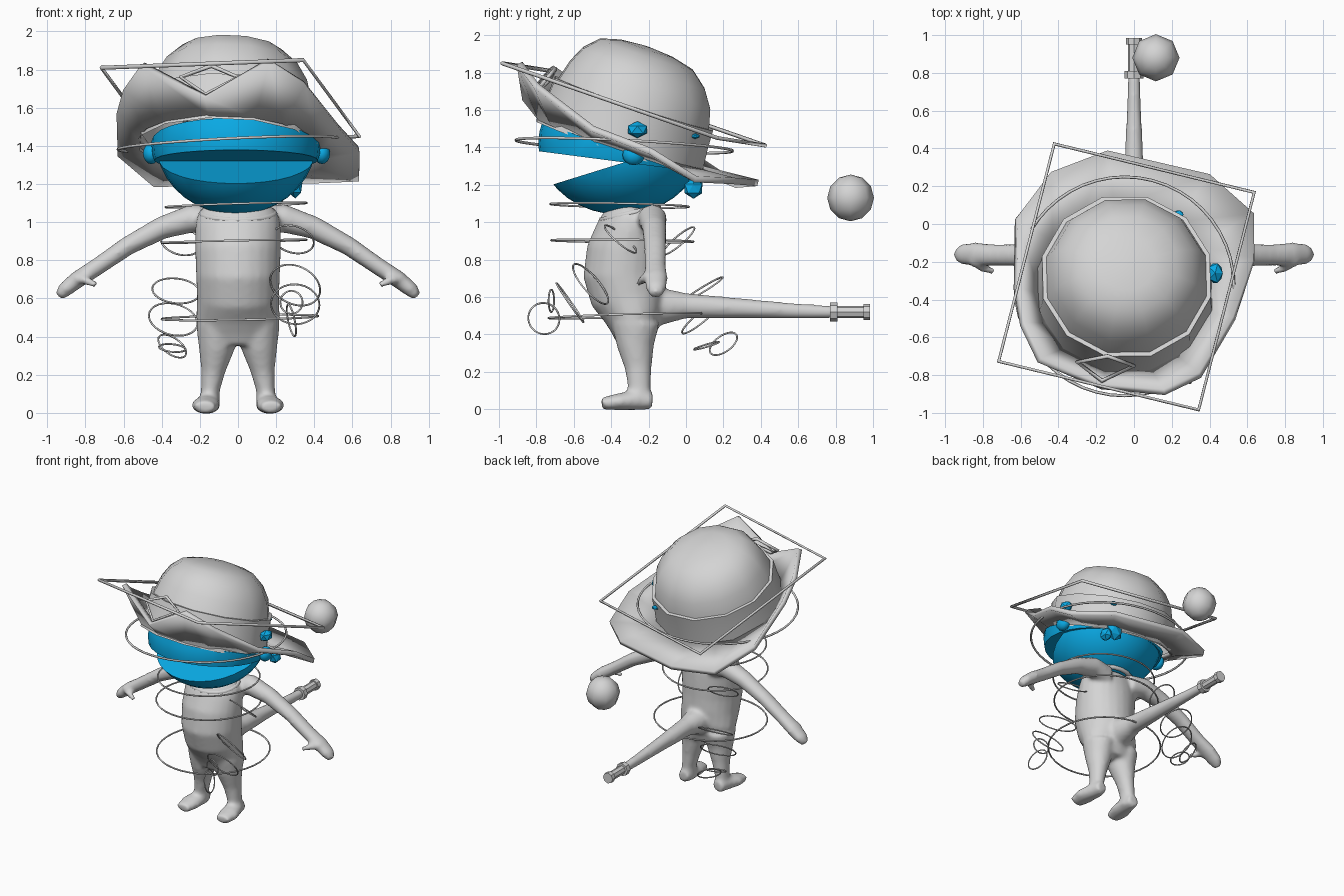
import bpy, bmesh
from math import cos, sin, pi, radians
from mathutils import Vector, Matrix

if "Cube" in bpy.data.objects:
    bpy.data.objects.remove(bpy.data.objects["Cube"])


def material(name, rgb):
    m = bpy.data.materials.new(name)
    m.use_nodes = True
    m.diffuse_color = (*rgb, 1)
    m.node_tree.nodes["Principled BSDF"].inputs["Base Color"].default_value = (*rgb, 1)
    return m


GREY = material("plain grey", (0.66, 0.66, 0.66))
BLUE = material("bright blue", (0.003, 0.41, 0.8))


def finish(name, bm, mat=GREY, smooth=35):
    bmesh.ops.recalc_face_normals(bm, faces=bm.faces)
    me = bpy.data.meshes.new(name)
    bm.to_mesh(me)
    bm.free()
    me.materials.append(mat)
    ob = bpy.data.objects.new(name, me)
    bpy.context.collection.objects.link(ob)
    if smooth:
        bpy.ops.object.select_all(action="DESELECT")
        ob.select_set(True)
        bpy.context.view_layer.objects.active = ob
        bpy.ops.object.shade_smooth_by_angle(angle=radians(smooth))
    return ob


def bridge(bm, loops, caps=True):
    """Skin a list of equal-length vertex loops."""
    for a, b in zip(loops, loops[1:]):
        n = len(a)
        for i in range(n):
            bm.faces.new((a[i], a[(i + 1) % n], b[(i + 1) % n], b[i]))
    if caps:
        bm.faces.new(loops[0])
        bm.faces.new(loops[-1])


def loft(bm, sections, side=Vector((1, 0, 0)), n=16):
    """Tube through (x, y, z, radius along side, other radius)."""
    pts = [Vector(s[:3]) for s in sections]
    loops = []
    for i, s in enumerate(sections):
        t = (pts[min(i + 1, len(pts) - 1)] - pts[max(i - 1, 0)]).normalized()
        u = (side - t * side.dot(t)).normalized()
        w = t.cross(u)
        loops.append([bm.verts.new(pts[i] + u * s[3] * cos(2 * pi * k / n)
                                   + w * s[4] * sin(2 * pi * k / n)) for k in range(n)])
    bridge(bm, loops)


def ball(bm, centre, radii, seg=16, rings=10):
    mx = Matrix.Translation(centre) @ Matrix.Diagonal((*radii, 1))
    bmesh.ops.create_uvsphere(bm, u_segments=seg, v_segments=rings, radius=1, matrix=mx)


def slice_off(bm, point, normal):
    """Remove what lies on the normal's side of a plane and close the cut."""
    cut = bmesh.ops.bisect_plane(bm, geom=bm.verts[:] + bm.edges[:] + bm.faces[:],
                                 plane_co=point, plane_no=normal, clear_outer=True)
    bmesh.ops.contextual_create(bm, geom=[e for e in cut["geom_cut"]
                                          if isinstance(e, bmesh.types.BMEdge)])


def wire(name, pts, r):
    """Closed thin tube through the points."""
    cu = bpy.data.curves.new(name, "CURVE")
    cu.dimensions = "3D"
    cu.bevel_depth = r
    cu.bevel_resolution = 1
    sp = cu.splines.new("POLY")
    sp.points.add(len(pts) - 1)
    for p, co in zip(sp.points, pts):
        p.co = (*co, 1)
    sp.use_cyclic_u = True
    cu.materials.append(GREY)
    ob = bpy.data.objects.new(name, cu)
    bpy.context.collection.objects.link(ob)
    bpy.ops.object.select_all(action="DESELECT")
    ob.select_set(True)
    bpy.context.view_layer.objects.active = ob
    bpy.ops.object.convert(target="MESH")


def ring(name, centre, radius, normal, r=0.005, n=36):
    q = Vector((0, 0, 1)).rotation_difference(Vector(normal))
    wire(name, [Vector(centre) + q @ Vector((radius * cos(2 * pi * i / n),
         radius * sin(2 * pi * i / n), 0)) for i in range(n)], r)


# Body: overlapping tubes fused into one smooth skin
bm = bmesh.new()
loft(bm, [(0, -.27, .36, .17, .1), (0, -.275, .42, .205, .125), (0, -.28, .5, .22, .16),
          (0, -.31, .6, .215, .2), (0, -.335, .72, .22, .215), (0, -.325, .85, .225, .205),
          (0, -.3, .97, .225, .175), (0, -.29, 1.03, .215, .15), (0, -.28, 1.08, .18, .12)], n=24)
AXIS_Y = Vector((0, 1, 0))
for s in (-1, 1):
    loft(bm, [(s * .11, -.27, .46, .11, .13), (s * .112, -.27, .34, .095, .1),
              (s * .13, -.255, .22, .064, .072), (s * .145, -.25, .12, .05, .062),
              (s * .15, -.25, .02, .055, .062)])
    loft(bm, [(s * .15, -.18, .045, .045, .045), (s * .155, -.26, .05, .06, .055),
              (s * .17, -.36, .04, .075, .045), (s * .175, -.45, .03, .055, .033)])
    loft(bm, [(s * .1, -.19, 1.0, .07, .08), (s * .24, -.18, 1.02, .078, .075),
              (s * .4, -.17, .97, .066, .06), (s * .58, -.165, .875, .06, .05),
              (s * .74, -.165, .765, .058, .046), (s * .84, -.16, .7, .064, .046),
              (s * .91, -.16, .645, .055, .04), (s * .94, -.165, .61, .03, .025)], AXIS_Y)
    loft(bm, [(s * .86, -.19, .71, .03, .03), (s * .8, -.23, .695, .026, .024),
              (s * .74, -.255, .67, .018, .018)], AXIS_Y, 8)
loft(bm, [(0, -.25, .55, .15, .15), (0, -.13, .55, .1, .1), (0, 0, .553, .07, .068),
          (0, .3, .54, .052, .053), (0, .6, .525, .039, .04), (0, .79, .52, .032, .034)])
body = finish("body", bm, smooth=0)
rm = body.modifiers.new("fuse", "REMESH")
rm.mode = "VOXEL"
rm.voxel_size = 0.014
rm.use_smooth_shade = True
sm = body.modifiers.new("soften", "SMOOTH")
sm.factor = 0.5
sm.iterations = 8

# Collar lip around the neck, lower at the front
wire("collar", [(.19 * cos(pi * k / 10), -.3 + .15 * sin(pi * k / 10),
                 1.045 + .035 * sin(pi * k / 10)) for k in range(20)], .018)

# Grip at the end of the tail
bm = bmesh.new()
for y0, y1, r in ((.77, .81, .05), (.8, .96, .033), (.95, .985, .042)):
    loft(bm, [(0, y0, .52, r, r), (0, y1, .52, r, r)], n=8)
finish("tail_grip", bm)

# Floating ball
bm = bmesh.new()
ball(bm, (.116, .88, 1.13), (.125, .125, .125), 8, 6)
finish("ball", bm, smooth=60)

# Tilted frame of the hat
UP = Vector((.041, .318, .946)).normalized()
RIGHT = Vector((.97, -.235, .037))
RIGHT = (RIGHT - UP * RIGHT.dot(UP)).normalized()
BACK = UP.cross(RIGHT)
ORIGIN = Vector((-.04, -.28, 1.63))


def hat(a, b, u):
    return ORIGIN + RIGHT * a + BACK * b + UP * u


# Head: two cut ovals that leave an open wedge mouth, flat under the hat
MOUTH = Vector((0, -.33, 1.32))
for name, width, normal in (("upper_head", .445, (0, -.13, -1)), ("jaw", .42, (0, -.31, 1))):
    bm = bmesh.new()
    ball(bm, (-.01, -.35, 1.42), (width, .44, .38), 28, 18)
    slice_off(bm, MOUTH, normal)
    slice_off(bm, hat(0, 0, -.235), UP)
    finish(name, bm, BLUE)

# Ears and tufts
for name, x in (("right_ear", -.455), ("left_ear", .44)):
    bm = bmesh.new()
    ball(bm, (x, -.28, 1.36), (.045, .06, .055), 10, 8)
    finish(name, bm, BLUE, 50)
for i, (c, size) in enumerate((((.43, -.26, 1.495), (.045, .06, .045)),
                               ((.3, .04, 1.18), (.042, .055, .055)),
                               ((.23, .05, 1.22), (.07, .045, .07)),
                               ((.235, .05, 1.46), (.03, .025, .015)))):
    bm = bmesh.new()
    bmesh.ops.create_icosphere(bm, subdivisions=1, radius=1,
                               matrix=Matrix.Translation(c) @ Matrix.Diagonal((*size, 1)))
    finish(f"tuft_{i + 1}", bm, BLUE, 0)

# Hat crown with band step and dome leaning a little forward
bm = bmesh.new()
loops = []
for r, u, lean in ((.48, -.25, 0), (.465, -.1, 0), (.46, .005, 0), (.437, .005, 0),
                   (.408, .11, 0), (.355, .2, .01), (.27, .275, .02), (.15, .306, .03),
                   (.03, .316, .03)):
    loops.append([bm.verts.new(hat(r * cos(pi * k / 6), r * sin(pi * k / 6) - lean, u))
                  for k in range(12)])
bridge(bm, loops, caps=False)
bm.faces.new(loops[-1])
finish("hat_crown", bm, smooth=42)

# Hat brim: uneven rim turned up at two front corners
RIM = [(-.14, .385, 1.21), (.4, .26, 1.22), (.635, .05, 1.23), (.635, -.19, 1.38),
       (.53, -.5, 1.5), (.35, -.8, 1.73), (.16, -.89, 1.85), (-.17, -.86, 1.66),
       (-.5, -.72, 1.83), (-.59, -.53, 1.7), (-.625, -.34, 1.58), (-.625, .03, 1.36),
       (-.44, .27, 1.2)]
bm = bmesh.new()
inner, outer = [], []
for p in RIM:
    p = Vector(p)
    d = p - ORIGIN
    flat = (d - UP * d.dot(UP)).normalized()
    inner.append(bm.verts.new(ORIGIN + flat * .465 - UP * .225))
    outer.append(bm.verts.new(p))
bridge(bm, [inner, outer], caps=False)
brim = finish("hat_brim", bm, smooth=22)
so = brim.modifiers.new("thickness", "SOLIDIFY")
so.thickness = 0.035
so.offset = 0

# Diamond ornament in the front dip, and the square frame round the hat
wire("hat_diamond", [(-.3, -.73, 1.76), (-.14, -.7, 1.82), (.0, -.75, 1.76), (-.17, -.83, 1.67)], .012)
wire("hat_frame", [hat(a, b, 0) for a, b in
                   ((-.545, -.627), (.545, -.627), (.545, .627), (-.545, .627))], .011)

# Large hoops around head and torso
ring("head_hoop", (-.05, -.33, 1.41), .58, (-.05, .05, 1), .008, 48)
ring("neck_hoop", (-.01, -.355, 1.09), .37, (-.03, .02, 1), .006)
ring("chest_hoop", (-.02, -.34, .9), .38, (-.02, .01, 1), .006)
ring("hip_hoop", (.01, -.325, .5), .41, (-.02, -.03, 1), .006)

# Small hoops floating in front and behind
SMALL = [((.3, -.51, .67), .137, (.3, .72, .62)), ((.3, -.62, .57), .127, (.05, .82, .57)),
         ((.28, -.76, .485), .085, (.95, .2, .2)), ((.28, -.72, .58), .06, (.25, 1, 0)),
         ((-.325, .09, .64), .125, (.1, -.52, .85)), ((-.34, .08, .49), .13, (.2, -.62, .75)),
         ((-.345, .2, .35), .085, (.5, -.5, .7)), ((-.345, .11, .34), .07, (.1, -.3, 1)),
         ((.29, -.35, .91), .11, (.2, .6, .7)), ((-.3, -.04, .9), .11, (.2, -.6, .7))]
for i, (c, r, nrm) in enumerate(SMALL):
    ring(f"small_hoop_{i + 1}", c, r, nrm)
